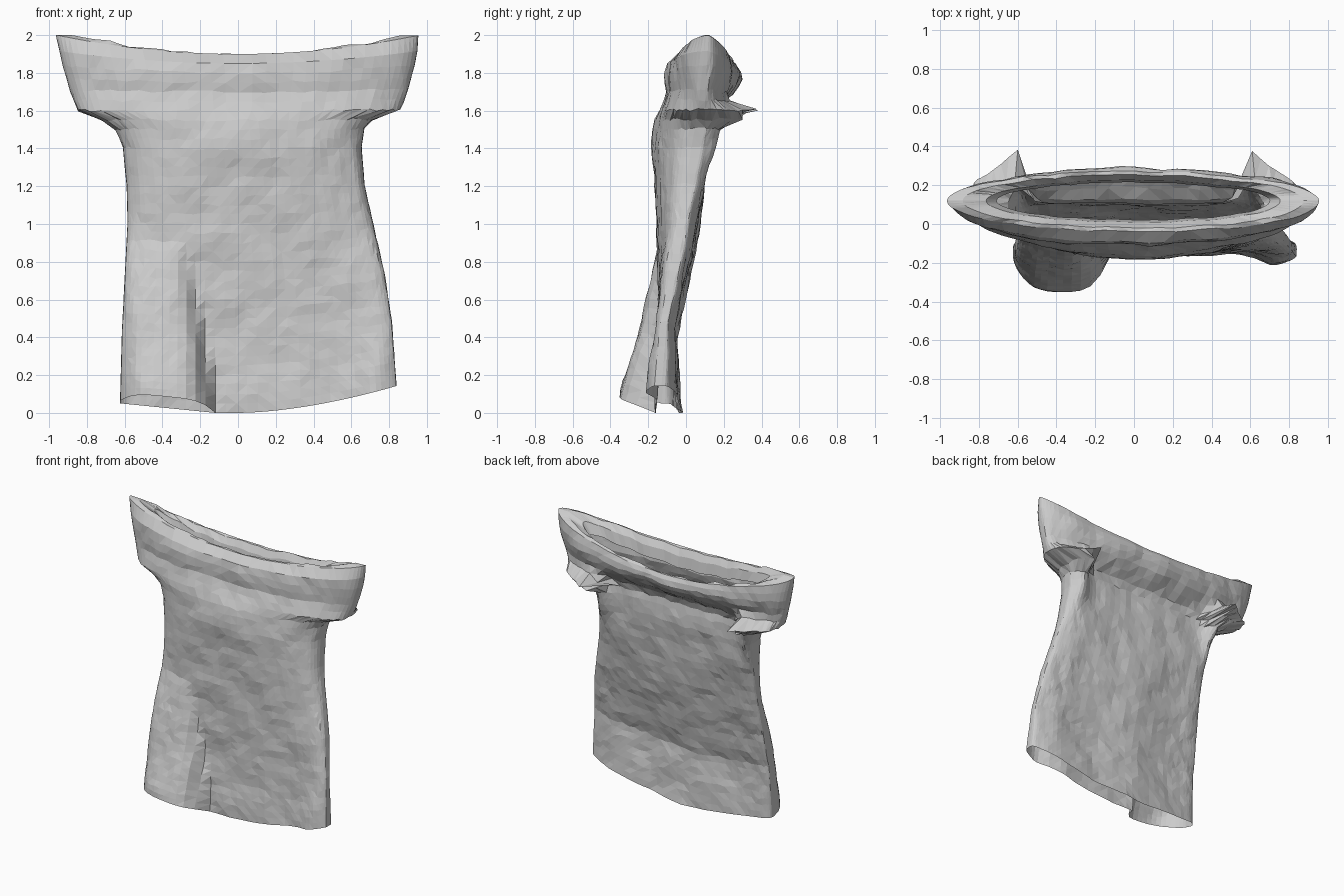
import bpy, bmesh, math, random
from mathutils import Vector, noise

random.seed(4)
cube = bpy.data.objects.get("Cube")
if cube:
    bpy.data.objects.remove(cube, do_unlink=True)

# Cloth colour
cloth = bpy.data.materials.new("grey cloth")
cloth.use_nodes = True
grey = (0.6, 0.6, 0.6, 1)
cloth.diffuse_color = grey
cloth.node_tree.nodes["Principled BSDF"].inputs["Base Color"].default_value = grey

# Cross-sections: height, right edge x, left edge x, front y, side y, back y
SECTIONS = [
    (0.00, -.625, .84, -.16, -.13, -.03),
    (0.40, -.615, .815, -.14, -.10, -.06),
    (0.70, -.60, .775, -.145, -.05, .01),
    (1.00, -.585, .71, -.155, .00, .07),
    (1.20, -.59, .67, -.165, .04, .10),
    (1.40, -.61, .655, -.18, .08, .115),
    (1.50, -.65, .67, -.17, .10, .115),
    (1.55, -.72, .71, -.16, .10, .11),
    (1.60, -.85, .86, -.14, .10, .13),
    (1.70, -.89, .90, -.105, .10, .24),
    (1.78, -.92, .93, -.11, .11, .29),
    (1.85, -.945, .95, -.095, .115, .285),
    (1.90, -.965, .955, -.04, .12, .27),
]
AROUND, ROWS, TOP = 80, 38, 1.9


def section(z):
    for a, b in zip(SECTIONS, SECTIONS[1:]):
        if z <= b[0]:
            t = (z - a[0]) / (b[0] - a[0])
            return [p + (q - p) * t for p, q in zip(a[1:], b[1:])]
    return SECTIONS[-1][1:]


def clamp(v):
    return max(0.0, min(1.0, v))


def bell(v, centre, width):
    return math.exp(-((v - centre) / width) ** 2)


def cloth_point(angle, z):
    x0, x1, front, side, back = section(z)
    c, s = math.cos(angle), math.sin(angle)
    x = (x0 + x1) / 2 + (x1 - x0) / 2 * c
    low = clamp(1 - z / TOP)
    power = 0.65 if z < 1.5 else 0.65 + 0.35 * clamp((z - 1.5) / 0.4)
    depth = abs(s) ** power
    up = 0.0
    if s < 0:
        y = side + (front - side) * depth
        # Bulging leg-like fold at the front hem
        right = -.12 - .17 * z
        mid, half = (right - .64) / 2, (right + .64) / 2
        bump = clamp(1 - abs((x - mid) / half) ** 4)
        y -= .19 * clamp((.9 - z) / .82) ** .85 * bump
        y -= .06 * bell(x, .74, .12) * clamp(1 - z)
        up = .06 * bump * low ** 8
    else:
        y = side + (back - side) * depth
        # Sleeve cuffs swept back to a point, with a ridge running down from each
        cuff = .13 + (.96 - abs(x)) * .66
        reach = clamp((abs(x) - .54) / .06) * bell(z, 1.59, .055) * clamp(abs(s) * 4)
        y += max(0, cuff - y) * reach
        y += .06 * bell(abs(x), .59, .07) * bell(z, 1.42, .18) * clamp(abs(s) * 3)
        y += .01 * math.cos(9 * x) * depth * clamp(1.6 - z)
    # Slanted hem and raised shoulder tips
    hem = .14 * (max(0, x) / .83) ** 1.7 + .05 * clamp((-.12 - x) / .5)
    up += hem * low ** 2
    if z > 1.5:
        lift = .1 * (abs(x) / .96) ** 2 - (.07 * depth if s > 0 else 0)
        up += lift * ((z - 1.5) / .4) ** 3
    p = Vector((x, y, z + up))
    wrinkle = noise.noise(p * 5) * .014 + noise.noise(p * 13) * .007
    p.y += wrinkle * min(1, depth * 2)
    p.z += random.uniform(-.008, .008) if .05 < z < 1.8 else 0
    return p


def lip_point(angle, inset, drop):
    p = cloth_point(angle, TOP)
    p.x *= 1 - inset * .7
    p.y = .12 + (p.y - .12) * (1 - inset)
    p.z -= drop + noise.noise(p * 9) * .02
    return p


# Body rings, ending in a rolled inner collar
bm = bmesh.new()
angles = [2 * math.pi * i / AROUND for i in range(AROUND)]
rings = []
for r in range(ROWS + 1):
    z = TOP * r / ROWS
    rings.append([bm.verts.new(cloth_point(a, z)) for a in angles])
for inset, drop in ((.12, .0), (.3, .05), (.38, .13)):
    rings.append([bm.verts.new(lip_point(a, inset, drop)) for a in angles])
for low, high in zip(rings, rings[1:]):
    for i in range(AROUND):
        j = (i + 1) % AROUND
        bm.faces.new((low[i], low[j], high[j], high[i]))
bmesh.ops.triangulate(bm, faces=bm.faces[:], quad_method='SHORT_EDGE')

# Rest the hem on the ground
lowest = min(v.co.z for v in bm.verts)
for v in bm.verts:
    v.co.z -= lowest
mesh = bpy.data.meshes.new("shirt_body")
bm.to_mesh(mesh)
bm.free()
mesh.materials.append(cloth)
shirt = bpy.data.objects.new("shirt_body", mesh)
bpy.context.scene.collection.objects.link(shirt)
